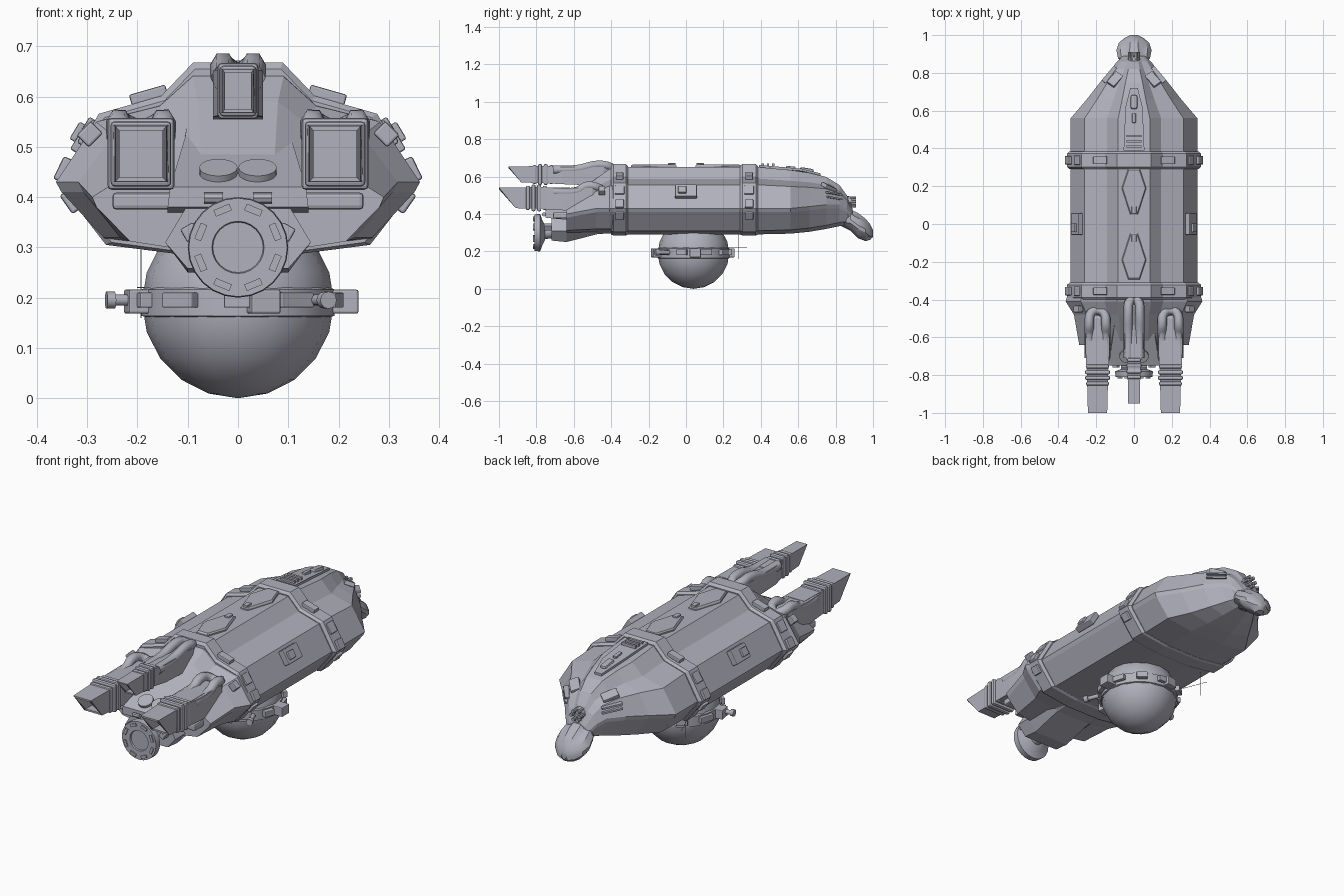
import bpy, bmesh, math
from mathutils import Matrix, Vector, Euler

cube = bpy.data.objects.get("Cube")
if cube:
    bpy.data.objects.remove(cube)

hull_grey = bpy.data.materials.new("hull grey")
hull_grey.use_nodes = True
COL = (0.44, 0.44, 0.51, 1)
hull_grey.diffuse_color = COL
hull_grey.node_tree.nodes["Principled BSDF"].inputs["Base Color"].default_value = COL
round_parts = []
SIDES = (("left", 1), ("right", -1))


def finish(name, bm, bevel=0.0):
    bmesh.ops.recalc_face_normals(bm, faces=bm.faces[:])
    me = bpy.data.meshes.new(name)
    bm.to_mesh(me)
    bm.free()
    ob = bpy.data.objects.new(name, me)
    bpy.context.scene.collection.objects.link(ob)
    me.materials.append(hull_grey)
    if bevel:
        m = ob.modifiers.new("bevel", 'BEVEL')
        m.width, m.segments = bevel, 2
    return ob


def bridge(name, rings):
    """Skin a list of equal point rings and close both ends."""
    bm = bmesh.new()
    loops = [[bm.verts.new(p) for p in r] for r in rings]
    n = len(loops[0])
    for a, b in zip(loops, loops[1:]):
        for i in range(n):
            j = (i + 1) % n
            bm.faces.new((a[i], a[j], b[j], b[i]))
    bm.faces.new(loops[0])
    bm.faces.new(loops[-1])
    return finish(name, bm)


def hull_ring(y, w, top, mid, bot):
    """Faceted hull cross-section: raised spine, shallow shoulders, sharp waist, keel."""
    h = top - mid
    half = [(.25 * w, top), (.43 * w, mid + .72 * h), (.78 * w, mid + .57 * h), (w, mid),
            (.97 * w, mid - .02), (.74 * w, bot + .02), (.3 * w, bot)]
    return [(x, y, z) for x, z in half] + [(-x, y, z) for x, z in reversed(half)]


def hull(name, stations):
    return bridge(name, [hull_ring(*s) for s in stations])


def rect(y, hx, z0, z1, x=0.0, lean=0.0):
    """Rectangle across y; lean pushes the upper edge back."""
    return [(x - hx, y, z0), (x + hx, y, z0), (x + hx, y - lean, z1), (x - hx, y - lean, z1)]


def box(name, loc, size, rot=(0, 0, 0), bevel=0.0):
    bm = bmesh.new()
    r = Euler([math.radians(a) for a in rot]).to_matrix().to_4x4()
    bmesh.ops.create_cube(bm, size=1, matrix=Matrix.Translation(loc) @ r @ Matrix.Diagonal((*size, 1)))
    return finish(name, bm, bevel)


def rod(name, a, b, r, r2=None, sides=12):
    a, b = Vector(a), Vector(b)
    d = b - a
    bm = bmesh.new()
    m = Matrix.Translation((a + b) / 2) @ d.to_track_quat('Z', 'Y').to_matrix().to_4x4()
    bmesh.ops.create_cone(bm, cap_ends=True, segments=sides, radius1=r,
                          radius2=r if r2 is None else r2, depth=d.length, matrix=m)
    round_parts.append(finish(name, bm))


def lathe(name, profile, loc, axis, steps):
    """Spin (radius, height) points around an axis."""
    bm = bmesh.new()
    q = Vector(axis).to_track_quat('Z', 'Y')
    loops = []
    for k in range(steps):
        t = 2 * math.pi * k / steps
        loops.append([bm.verts.new(Vector(loc) + q @ Vector((r * math.cos(t), r * math.sin(t), h)))
                      for r, h in profile])
    for k in range(steps):
        a, b = loops[k], loops[(k + 1) % steps]
        for i in range(len(profile) - 1):
            bm.faces.new((a[i], a[i + 1], b[i + 1], b[i]))
    bmesh.ops.remove_doubles(bm, verts=bm.verts[:], dist=1e-5)
    round_parts.append(finish(name, bm))


# Main hull, nose and tail
hull("main_hull", [(-.34, .335, .65, .43, .29), (.34, .335, .65, .43, .29)])
hull("nose", [(.34, .335, .655, .43, .29), (.56, .335, .635, .43, .295), (.66, .25, .62, .44, .305),
              (.75, .18, .598, .45, .32), (.82, .12, .555, .45, .335), (.86, .09, .50, .43, .34),
              (.89, .06, .43, .39, .35)])
round_parts.append(hull("head", [
    (.82, .05, .43, .38, .34), (.88, .085, .425, .37, .31), (.92, .093, .405, .34, .27),
    (.96, .08, .375, .32, .255), (.985, .05, .345, .30, .262), (1.0, .02, .315, .295, .28)]))
hull("tail", [(-.33, .34, .65, .43, .29), (-.41, .362, .64, .43, .30), (-.48, .318, .59, .43, .30),
              (-.64, .29, .47, .40, .292)])

# Bands around the hull
for nm, y0, y1 in (("front_band", .29, .385), ("rear_band", -.40, -.31)):
    hull(nm, [(y0, .34, .655, .43, .29), (y0 + .012, .355, .668, .43, .285),
              (y1 - .012, .355, .668, .43, .285), (y1, .34, .655, .43, .29)])
    yc = (y0 + y1) / 2
    for sn, s in SIDES:
        box(f"{nm}_shoulder_plate_{sn}", (s * .178, yc, .603), (.075, .04, .022), (0, s * 16, 0), .004)
        box(f"{nm}_side_clamp_{sn}", (s * .295, yc, .525), (.055, .05, .025), (0, s * 56, 0), .005)
        box(f"{nm}_waist_clamp_{sn}", (s * .348, yc, .455), (.05, .045, .02), (0, s * 64, 0), .005)
        box(f"{nm}_lower_clamp_{sn}", (s * .334, yc, .39), (.045, .045, .02), (0, s * 125, 0), .005)

# Tapered hexagonal top hatches, one facing each way
for nm, d in (("front_hatch", 1), ("rear_hatch", -1)):
    outline = [(-.02, .05), (.02, .05), (.065, .19), (.03, .295), (-.03, .295), (-.065, .19)]
    bridge(nm, [[(x * k, d * (.18 + (y - .18) * k), z) for x, y in outline]
                for k, z in ((1, .645), (1, .657), (.92, .664))])
    box(nm + "_handle", (0, d * .075, .665), (.025, .04, .014), bevel=.003)

# Raised spine details on the nose
bridge("nose_spine_plate", [[(x, y, z + lift) for x, y, z in
       ((-.055, .39, .65), (.055, .39, .65), (.045, .62, .63), (.02, .72, .605), (-.02, .72, .605), (-.045, .62, .63))]
       for lift in (0, .012)])
for i in range(3):
    box(f"nose_vent_bar_{i}", (0, .41 + .028 * i, .664), (.08, .012, .014))
box("nose_spine_rib", (0, .56, .647), (.02, .05, .016), (-6, 0, 0), .003)
box("nose_spine_pod", (0, .645, .633), (.035, .075, .025), (-9, 0, 0), .01)

# Side hatches, cheek plates and cheek fins
for sn, s in SIDES:
    box(f"side_hatch_{sn}", (s * .302, 0, .52), (.075, .115, .03), (0, s * 59, 0), .004)
    box(f"side_hatch_block_{sn}", (s * .308, -.02, .523), (.04, .045, .04), (0, s * 59, 0), .004)
    box(f"cheek_plate_{sn}", (s * .10, .765, .543), (.05, .08, .022), (-20, s * 20, s * 35), .004)
    for i in range(2):
        box(f"cheek_fin_{sn}_{i}", (s * .122, .785, .485 + .024 * i), (.045, .10, .009), (-8, 0, s * 40))
    box(f"tail_step_{sn}", (s * .295, -.45, .525), (.04, .035, .035), (0, s * 45, 0), .005)

# Nose turret
rod("turret_base", (0, .84, .465), (0, .885, .465), .034, .028)
for i in range(6):
    t = math.pi * i / 3
    x, z = .024 * math.cos(t), .465 + .024 * math.sin(t)
    rod(f"turret_barrel_{i}", (x, .86, z), (x, .91, z), .009, sides=8)

# Engine deck and keel block at the back
bridge("engine_deck", [
    [(-b, y, z0), (b, y, z0), (a, y, z1), (-a, y, z1)] for y, a, z1, b, z0 in
    ((-.36, .085, .65, .14, .30), (-.50, .10, .555, .14, .33), (-.55, .105, .52, .14, .36), (-.75, .135, .42, .14, .38))])
box("engine_shelf", (0, -.64, .392), (.50, .14, .034), bevel=.008)
bridge("keel_block", [[(x, y, z) for x, z in
       ((.10, .385), (.145, m), (.10, b), (-.10, b), (-.145, m), (-.10, .385))]
       for y, m, b in ((-.34, .33, .30), (-.47, .32, .293), (-.64, .31, .25), (-.72, .31, .258))])
for sn, s in SIDES:
    rod(f"deck_port_{sn}", (s * .039, -.69, .435), (s * .039, -.702, .459), .038, sides=20)


# Exhaust nozzles with collars, housings and looped rails
def nozzle(name, x, z, hx, hz, ytip, lean, yc, loop_w, hump):
    k = .84
    bridge(name, [
        rect(-.62, hx, z - hz, z + hz, x), rect(yc, hx * 1.1, z - hz * 1.05, z + hz * 1.05, x),
        rect(ytip + lean, hx, z - hz, z + hz, x, lean),
        rect(ytip + lean, hx * k, z - hz * k, z + hz * k, x, lean),
        rect(yc, hx * k, z - hz * k, z + hz * k, x)])
    for i, g in enumerate((1.18, 1.3, 1.3, 1.18)):
        box(f"{name}_collar_{i}", (x, yc + .045 - .03 * i, z), (2 * hx * g, .022, 2 * hz * g), bevel=.008)
    wide = loop_w + .02
    bridge(name + "_housing", [
        rect(yc + .03, hx * 1.15, z - hz * 1.1, z + hz, x), rect(-.66, wide, z - hz * 1.2, z + hz * .95, x),
        rect(hump, wide, z - hz * 1.4, z + hz * .95, x), rect(hump + .05, wide * .6, z - hz * 1.4, z + hz * .5, x)])
    cu = bpy.data.curves.new(name + "_rail", 'CURVE')
    cu.dimensions = '3D'
    cu.bevel_depth, cu.bevel_resolution, cu.resolution_u = .025, 1, 4
    half = [(1, -.71, z + hz * .6), (1, -.58, z + hz * .7), (1, hump - .03, z + hz + .01), (.75, hump + .03, z + hz)]
    path = [(x + f * loop_w, y, h) for f, y, h in half] + [(x, hump + .042, z + hz - .012)]
    path += [(x - f * loop_w, y, h) for f, y, h in reversed(half)]
    sp = cu.splines.new('BEZIER')
    sp.bezier_points.add(len(path) - 1)
    for p, co in zip(sp.bezier_points, path):
        p.co = co
        p.handle_left_type = p.handle_right_type = 'AUTO'
    cu.materials.append(hull_grey)
    ob = bpy.data.objects.new(name + "_rail", cu)
    bpy.context.scene.collection.objects.link(ob)


nozzle("top_nozzle", 0, .611, .031, .043, -.95, .07, -.765, .030, -.44)
for sn, s in SIDES:
    nozzle(f"side_nozzle_{sn}", s * .193, .486, .051, .055, -1.0, .09, -.80, .044, -.50)

# Docking wheel at the back
lathe("docking_wheel", [(0, .018), (.05, .018), (.052, .026), (.098, .026), (.1, -.005),
                        (.065, -.018), (.04, -.03), (0, -.03)], (0, -.785, .30), (0, -1, 0), 24)
rod("docking_wheel_stem", (0, -.76, .30), (0, -.68, .31), .035)
for i in range(8):
    t = math.pi * (i + .5) / 4
    box(f"wheel_pad_{i}", (.08 * math.sin(t), -.811, .30 + .08 * math.cos(t)), (.034, .012, .014),
        (0, math.degrees(t), 0))
for sn, s in SIDES:
    rod(f"wheel_latch_{sn}", (s * .03, -.76, .398), (s * .068, -.76, .398), .011, sides=8)
    box(f"wheel_bracket_{sn}", (s * .095, -.725, .33), (.03, .07, .03), (0, s * 30, 0), .004)

# Belly sphere with equipment belt
bm = bmesh.new()
bmesh.ops.create_uvsphere(bm, u_segments=16, v_segments=10, radius=.191,
                          matrix=Matrix.Translation((0, .04, .191)))
round_parts.append(finish("belly_sphere", bm))
lathe("sphere_belt", [(.18, -.03), (.192, -.026), (.192, .026), (.18, .032)], (0, .04, .19), (0, 0, 1), 24)
for i in range(10):
    t = 2 * math.pi * (i + .5) / 10
    r = .194 + .006 * (i % 2)
    box(f"belt_box_{i}", (r * math.cos(t), .04 + r * math.sin(t), .195), (.026, .075 - .02 * (i % 2), .03),
        (0, 0, math.degrees(t)), .003)
for nm, x, y, a in (("right", -.195, .0, 190), ("left", .212, .05, 0), ("front", .05, -.155, 283), ("back", -.03, .228, 100)):
    box(f"belt_pod_{nm}", (x, y, .192), (.055, .06, .048), (0, 0, a), .004)
rod("belt_thruster_right", (-.2, -.01, .195), (-.25, -.02, .195), .011)
rod("belt_thruster_right_tip", (-.245, -.02, .195), (-.262, -.023, .195), .017)
rod("belt_thruster_front", (.15, -.09, .195), (.175, -.15, .195), .011)
rod("belt_thruster_front_tip", (.172, -.143, .195), (.18, -.165, .195), .017)
rod("antenna_mast", (-.193, .28, .16), (-.193, .28, .295), .0012, sides=5)
rod("antenna_arm", (-.15, .20, .22), (-.2, .325, .22), .0012, sides=5)

# Smooth shading on the round parts only
bpy.ops.object.select_all(action='DESELECT')
for ob in round_parts:
    ob.select_set(True)
bpy.context.view_layer.objects.active = round_parts[0]
bpy.ops.object.shade_smooth_by_angle(angle=math.radians(32))
